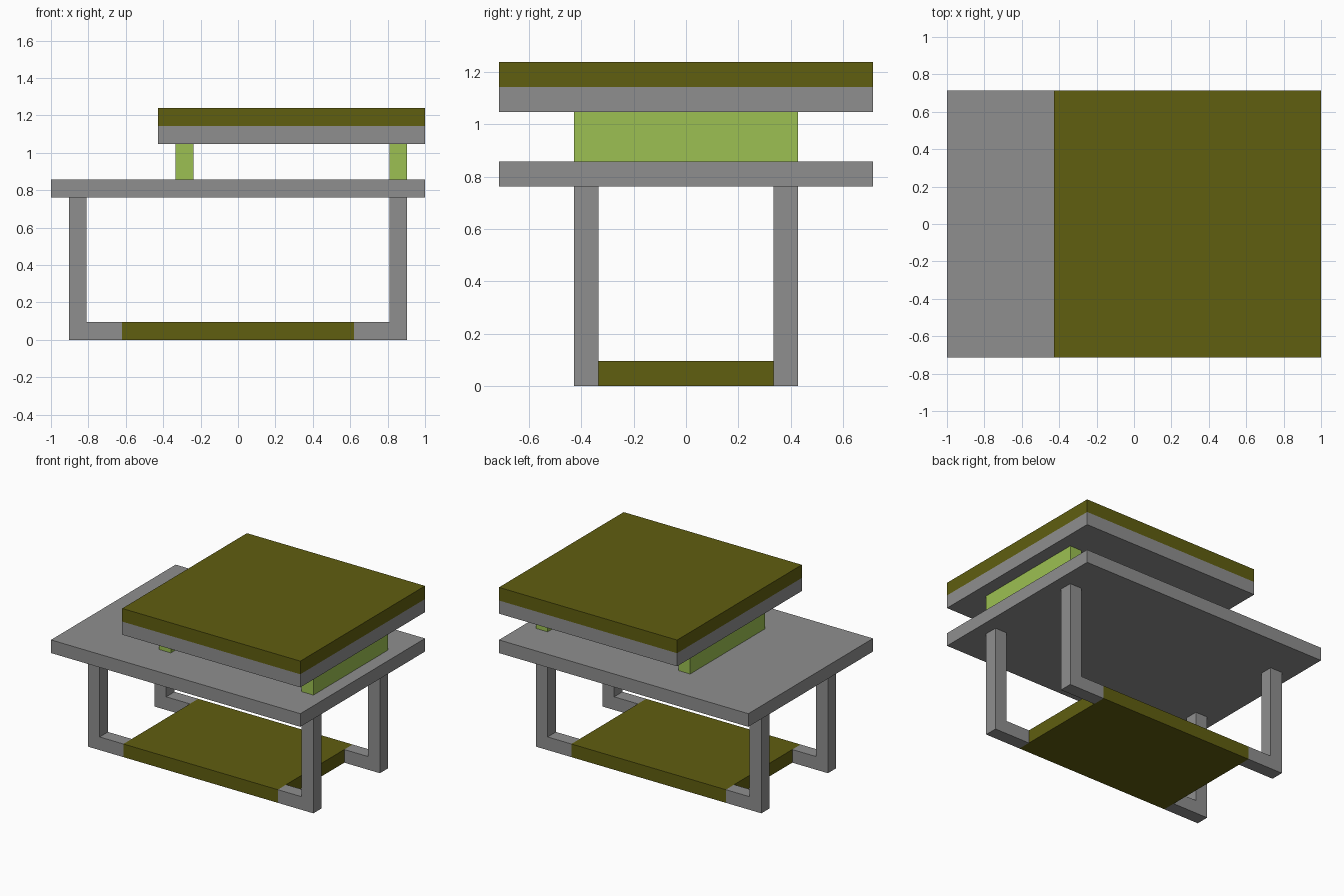
import bpy
from mathutils import Vector

cube = bpy.data.objects.get("Cube")
if cube:
    bpy.data.objects.remove(cube, do_unlink=True)

U = 2 / 21  # one board thickness


def material(name, color):
    mat = bpy.data.materials.new(name)
    mat.use_nodes = True
    mat.diffuse_color = (*color, 1)
    mat.node_tree.nodes["Principled BSDF"].inputs["Base Color"].default_value = (*color, 1)
    return mat


grey = material("grey", (0.275, 0.275, 0.275))
olive = material("olive", (0.117, 0.112, 0.005))
green = material("light green", (0.332, 0.527, 0.084))


def box(name, mat, low, high):
    """Box between two corners, given in board thicknesses."""
    low, high = Vector(low) * U, Vector(high) * U
    bpy.ops.mesh.primitive_cube_add(size=1, location=(low + high) / 2)
    obj = bpy.context.object
    obj.name = name
    obj.scale = high - low
    bpy.ops.object.transform_apply(location=False, rotation=False, scale=True)
    obj.data.materials.append(mat)
    return obj


# Legs and the short rails that join them to the shelf
for x, side in ((-1, "right"), (1, "left")):
    for y, end in ((-1, "front"), (1, "back")):
        ys = sorted((y * 3.5, y * 4.5))
        leg_x = sorted((x * 8.5, x * 9.5))
        rail_x = sorted((x * 6.5, x * 8.5))
        box(f"{end}_{side}_leg", grey, (leg_x[0], ys[0], 0), (leg_x[1], ys[1], 8))
        box(f"{end}_{side}_rail", grey, (rail_x[0], ys[0], 0), (rail_x[1], ys[1], 1))

# Low shelf between the rails
box("low_shelf", olive, (-6.5, -4.5, 0), (6.5, 4.5, 1))

# Main table board
box("table_board", grey, (-10.5, -7.5, 8), (10.5, 7.5, 9))

# Upright supports under the raised top
for name, x in (("right_support", -3.5), ("left_support", 8.5)):
    box(name, green, (x, -4.5, 9), (x + 1, 4.5, 11))

# Raised top in two layers
box("raised_base", grey, (-4.5, -7.5, 11), (10.5, 7.5, 12))
box("raised_top", olive, (-4.5, -7.5, 12), (10.5, 7.5, 13))
